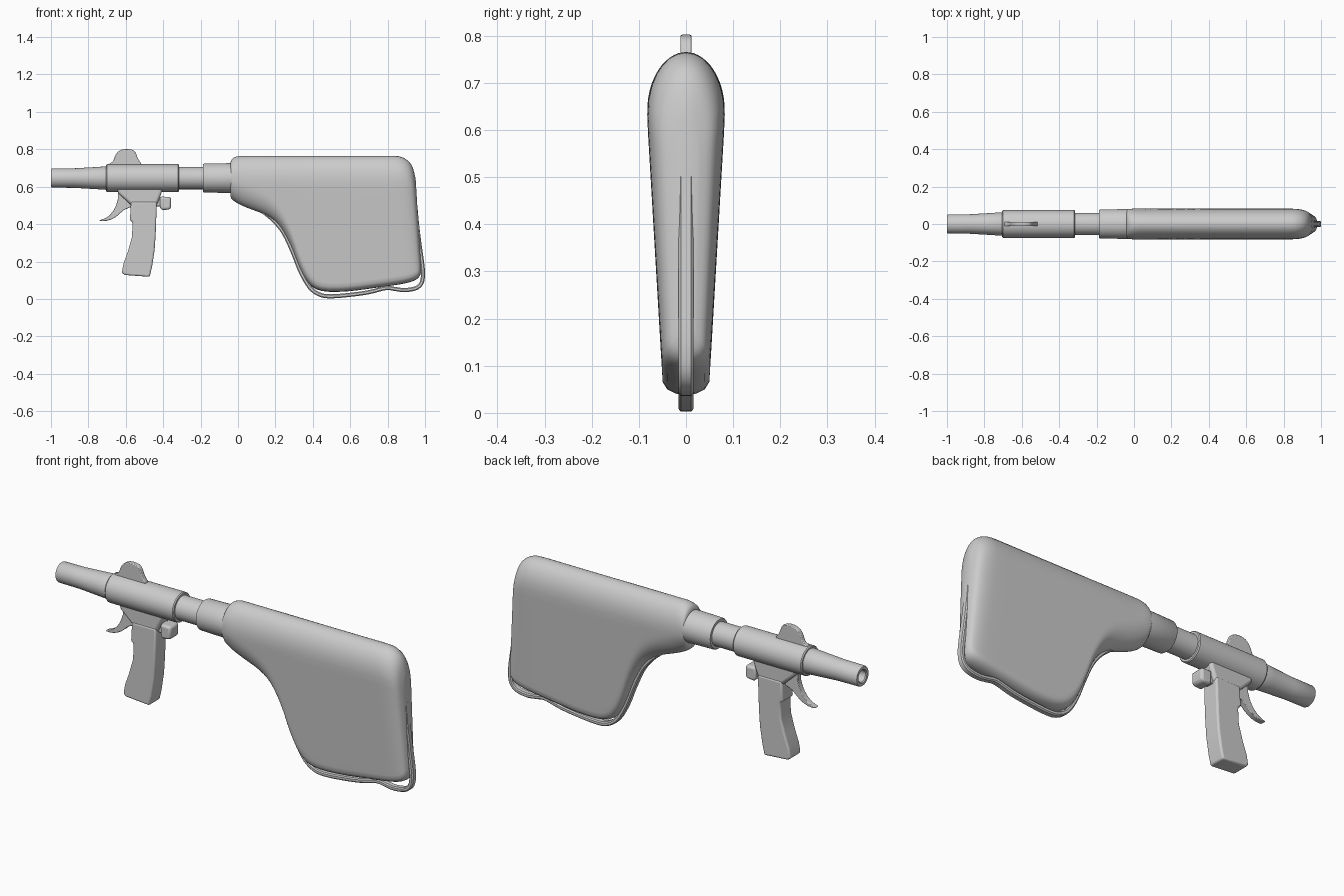
import bpy, bmesh
from math import sin, cos, pi, sqrt
from mathutils import Vector

AXIS_Z = 0.646


def smooth_path(pts, n=4, closed=False):
    """Catmull-Rom interpolation of tuples of any length."""
    out, m = [], len(pts)
    get = (lambda i: pts[i % m]) if closed else (lambda i: pts[max(0, min(m - 1, i))])
    for i in range(m if closed else m - 1):
        a, b, c, d = (get(i + k) for k in (-1, 0, 1, 2))
        for s in range(n):
            t = s / n
            out.append(tuple(0.5 * (2*q + (r - p)*t + (2*p - 5*q + 4*r - u)*t*t
                                    + (3*q - p - 3*r + u)*t**3)
                             for p, q, r, u in zip(a, b, c, d)))
    if not closed:
        out.append(tuple(pts[-1]))
    return out


def finish(name, bm, bevel=0, segments=3, angle=35):
    bmesh.ops.recalc_face_normals(bm, faces=bm.faces)
    me = bpy.data.meshes.new(name)
    bm.to_mesh(me)
    bm.free()
    ob = bpy.data.objects.new(name, me)
    bpy.context.collection.objects.link(ob)
    if bevel:
        mod = ob.modifiers.new("bevel", 'BEVEL')
        mod.width, mod.segments, mod.limit_method = bevel, segments, 'ANGLE'
        mod.angle_limit = 0.8
    bpy.ops.object.select_all(action='DESELECT')
    ob.select_set(True)
    bpy.context.view_layer.objects.active = ob
    bpy.ops.object.shade_smooth_by_angle(angle=angle * pi / 180)
    return ob


def loft(name, rings, cap=True, **kw):
    bm = bmesh.new()
    vs = [[bm.verts.new(p) for p in r] for r in rings]
    n = len(rings[0])
    for a, b in zip(vs, vs[1:]):
        for i in range(n):
            j = (i + 1) % n
            bm.faces.new((a[i], a[j], b[j], b[i]))
    if cap:
        bm.faces.new(vs[0])
        bm.faces.new(vs[-1])
    return finish(name, bm, **kw)


def lathe_x(name, profile, n=40):
    return loft(name, [[(x, r * cos(2*pi*i/n), AXIS_Z + r * sin(2*pi*i/n))
                        for i in range(n)] for x, r in profile])


def plate(name, outline, half, **kw):
    """Flat xz outline given thickness along y."""
    return loft(name, [[(x, y, z) for x, z in outline] for y in (-half, half)], **kw)


# Barrel with hollow muzzle
lathe_x("barrel", [(-0.80, 0.028), (-0.995, 0.030), (-1.0, 0.034), (-1.0, 0.048),
                   (-0.995, 0.051), (-0.88, 0.052), (-0.76, 0.059), (-0.70, 0.063),
                   (-0.69, 0.060), (-0.17, 0.060)])
# Receiver sleeve and stock collar
lathe_x("receiver_sleeve", [(-0.705, 0.055), (-0.705, 0.070), (-0.70, 0.074),
                            (-0.32, 0.074), (-0.315, 0.070), (-0.315, 0.055)])
lathe_x("stock_collar", [(-0.188, 0.055), (-0.188, 0.073), (-0.182, 0.077),
                         (-0.03, 0.080), (-0.02, 0.07)])

# Stock: slices given as top x,z / bottom x,z / width factor / top and bottom rounding
slices = [
    (-0.040, 0.730, -0.040, 0.560, 0.90, 0.085, 0.085),
    (-0.030, 0.750, -0.035, 0.535, 0.97, 0.10, 0.10),
    (0.00, 0.763, 0.00, 0.510, 1.0, 0.12, 0.12),
    (0.05, 0.765, 0.05, 0.487, 1.0, 0.13, 0.12),
    (0.15, 0.765, 0.15, 0.447, 1.0, 0.13, 0.11),
    (0.22, 0.765, 0.22, 0.392, 1.0, 0.13, 0.10),
    (0.28, 0.765, 0.28, 0.290, 1.0, 0.13, 0.09),
    (0.33, 0.765, 0.33, 0.165, 1.0, 0.13, 0.07),
    (0.38, 0.765, 0.38, 0.080, 1.0, 0.13, 0.05),
    (0.45, 0.765, 0.45, 0.042, 1.0, 0.13, 0.03),
    (0.58, 0.765, 0.58, 0.040, 1.0, 0.13, 0.03),
    (0.72, 0.765, 0.74, 0.060, 1.0, 0.13, 0.03),
    (0.82, 0.765, 0.86, 0.077, 1.0, 0.13, 0.03),
    (0.87, 0.760, 0.92, 0.090, 0.97, 0.13, 0.03),
    (0.91, 0.738, 0.955, 0.105, 0.86, 0.13, 0.03),
    (0.935, 0.700, 0.973, 0.125, 0.66, 0.13, 0.03),
    (0.950, 0.640, 0.980, 0.150, 0.30, 0.12, 0.03),
]


def slice_ring(s, n=24):
    xt, zt, xb, zb, w, rt, rb = s
    length = sqrt((xt - xb)**2 + (zt - zb)**2)
    side = []
    for k in range(n + 1):
        t = (1 - cos(pi * k / n)) / 2
        x, z = xt + (xb - xt) * t, zt + (zb - zt) * t
        a = min(1, t * length / rt)
        b = min(1, (1 - t) * length / rb)
        half = 0.082 - 0.034 * min(1, max(0, (0.62 - z) / 0.58))
        side.append((x, w * half * sqrt(max(0, (1 - (1-a)**2) * (1 - (1-b)**2))), z))
    return side + [(x, -y, z) for x, y, z in reversed(side[1:-1])]


loft("stock", [slice_ring(s) for s in smooth_path(slices, 3)], angle=50)

# Strap along the lower and rear edge, standing clear as a loop at the corner
strap_path = smooth_path([
    (0.13, 0.470), (0.19, 0.420), (0.245, 0.352), (0.295, 0.245), (0.335, 0.145),
    (0.385, 0.060), (0.44, 0.022), (0.50, 0.014), (0.60, 0.022), (0.70, 0.036),
    (0.79, 0.058), (0.84, 0.053), (0.89, 0.047), (0.95, 0.057), (0.98, 0.083),
    (0.989, 0.125), (0.986, 0.18), (0.972, 0.28), (0.957, 0.40), (0.948, 0.50)])
rings = []
for i, (x, z) in enumerate(strap_path):
    p, q = strap_path[max(0, i - 1)], strap_path[min(len(strap_path) - 1, i + 1)]
    d = Vector((q[0] - p[0], q[1] - p[1])).normalized() * 0.011
    rings.append([(x - s * d.y, y, z + s * d.x)
                  for s, y in ((-1, -0.011), (-0.5, -0.016), (0.5, -0.016), (1, -0.011),
                               (1, 0.011), (0.5, 0.016), (-0.5, 0.016), (-1, 0.011))])
loft("strap", rings)

# Front sight fin
plate("sight_fin", smooth_path([
    (-0.70, 0.712), (-0.67, 0.735), (-0.655, 0.77), (-0.63, 0.795), (-0.59, 0.802),
    (-0.553, 0.79), (-0.535, 0.75), (-0.515, 0.715), (-0.54, 0.69), (-0.67, 0.69)],
    3, True), 0.012, bevel=0.004, segments=2)

# Trigger blade
plate("trigger", smooth_path([
    (-0.635, 0.60), (-0.643, 0.53), (-0.665, 0.475), (-0.70, 0.437), (-0.742, 0.418),
    (-0.70, 0.418), (-0.655, 0.437), (-0.61, 0.475), (-0.56, 0.505), (-0.55, 0.60)],
    3, True), 0.014, bevel=0.004, segments=2)

# Mount between sleeve and grip
plate("grip_mount", [(-0.655, 0.61), (-0.64, 0.565), (-0.575, 0.505), (-0.435, 0.498),
                     (-0.415, 0.55), (-0.395, 0.61)], 0.042, bevel=0.014)

# Pistol grip with a small step behind the trigger
plate("grip", [(-0.572, 0.52), (-0.578, 0.42), (-0.563, 0.41), (-0.567, 0.33),
               (-0.590, 0.25), (-0.612, 0.19), (-0.621, 0.14), (-0.605, 0.128),
               (-0.472, 0.118), (-0.460, 0.17), (-0.446, 0.26), (-0.440, 0.35),
               (-0.434, 0.52)], 0.045, bevel=0.018, angle=45)

# Rear knob and its stem
plate("knob_stem", [(-0.45, 0.495), (-0.395, 0.495), (-0.395, 0.545), (-0.45, 0.545)],
      0.022, bevel=0.006)
plate("knob", [(-0.418, 0.485), (-0.405, 0.475), (-0.365, 0.478), (-0.358, 0.49),
               (-0.358, 0.545), (-0.418, 0.547)], 0.036, bevel=0.012)
